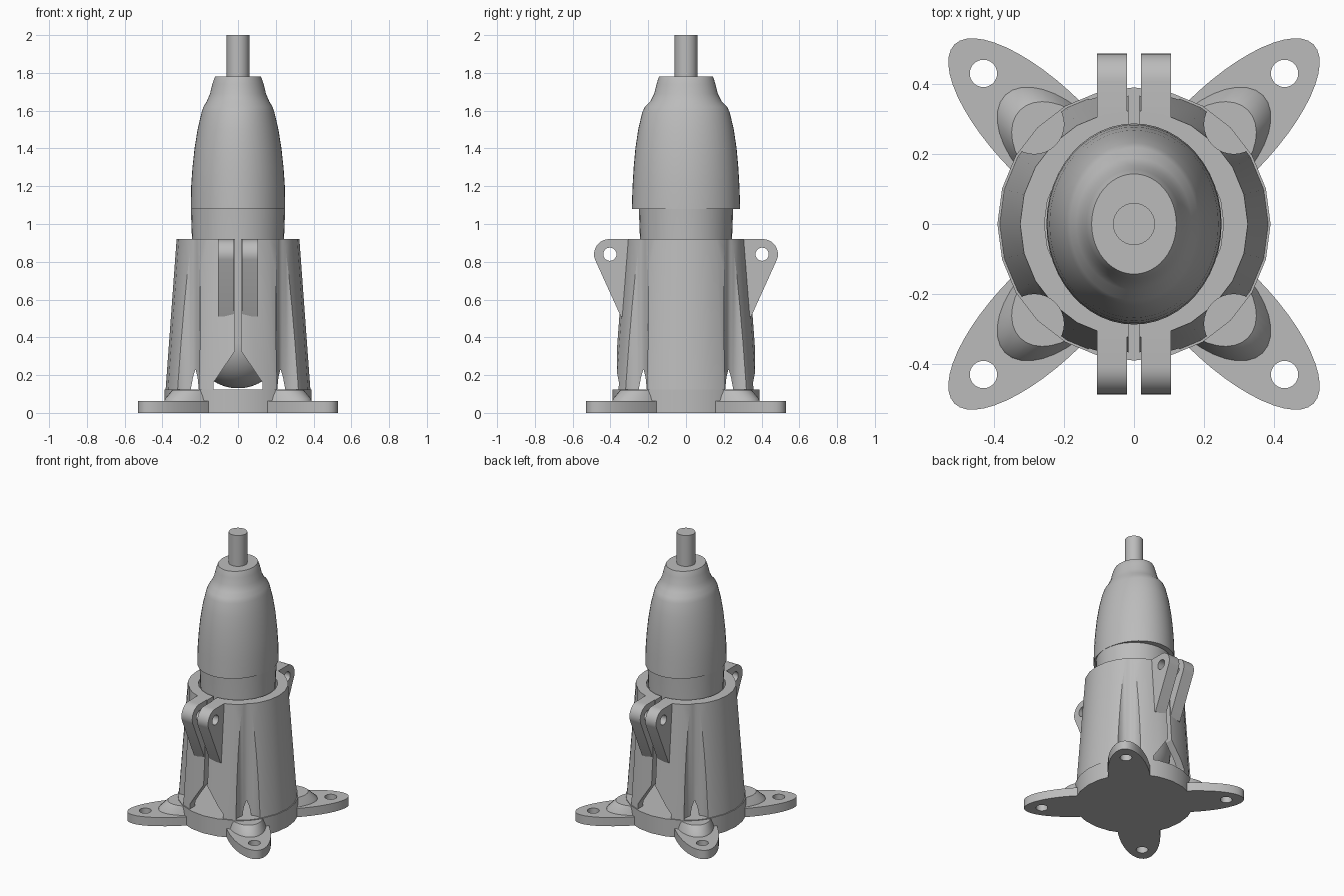
import bpy, bmesh, math
from mathutils import Matrix, Vector

cube = bpy.data.objects.get("Cube")
if cube:
    bpy.data.objects.remove(cube, do_unlink=True)

grey = bpy.data.materials.new("plain_grey")
grey.use_nodes = True
COLOUR = (0.5, 0.5, 0.5, 1)
grey.diffuse_color = COLOUR
grey.node_tree.nodes["Principled BSDF"].inputs["Base Color"].default_value = COLOUR


def finish(name, bm):
    """Turn a bmesh into a named object."""
    bmesh.ops.recalc_face_normals(bm, faces=bm.faces[:])
    mesh = bpy.data.meshes.new(name)
    bm.to_mesh(mesh)
    bm.free()
    obj = bpy.data.objects.new(name, mesh)
    bpy.context.collection.objects.link(obj)
    mesh.materials.append(grey)
    return obj


def select(obj):
    bpy.ops.object.select_all(action='DESELECT')
    obj.select_set(True)
    bpy.context.view_layer.objects.active = obj


def smooth(obj):
    select(obj)
    bpy.ops.object.shade_smooth_by_angle(angle=math.radians(30))


def loft(name, rings, closed=False):
    """Skin a list of rings of points; cap the ends unless closed."""
    bm = bmesh.new()
    loops = [[bm.verts.new(p) for p in ring] for ring in rings]
    pairs = list(zip(loops, loops[1:]))
    if closed:
        pairs.append((loops[-1], loops[0]))
    else:
        bm.faces.new(loops[0])
        bm.faces.new(loops[-1])
    for low, high in pairs:
        for i in range(len(low)):
            j = (i + 1) % len(low)
            bm.faces.new((low[i], low[j], high[j], high[i]))
    return finish(name, bm)


def ellipse(rx, ry, z, cx=0, cy=0, sides=32):
    turns = [math.tau * i / sides for i in range(sides)]
    return [Vector((cx + rx * math.cos(t), cy + ry * math.sin(t), z)) for t in turns]


def cut(obj, cutter):
    mod = obj.modifiers.new("cut", 'BOOLEAN')
    mod.operation = 'DIFFERENCE'
    mod.solver = 'EXACT'
    mod.object = cutter
    cutter.hide_render = True
    select(obj)
    bpy.ops.object.modifier_apply(modifier=mod.name)
    bpy.data.objects.remove(cutter, do_unlink=True)


def prism_along_y(name, outline, y0, y1):
    return loft(name, [[(x, y, z) for x, z in outline] for y in (y0, y1)])


DIAGONALS = {"back_left": 45, "back_right": 135, "front_right": 225, "front_left": 315}

# Base disc
smooth(loft("base_disc", [ellipse(.39, .39, z, sides=24) for z in (0, .125)]))

# Tapered housing shell, open inside
wall = [(.385, .1), (.325, .92), (.256, .92), (.33, .1)]
housing = loft("housing", [ellipse(r, r, z, sides=24) for r, z in wall], closed=True)

# Slot running through front and back, flaring at the bottom
slot = [(.015, 1), (.015, .33), (.13, .16), (.13, .125),
        (-.13, .125), (-.13, .16), (-.015, .33), (-.015, 1)]
cut(housing, prism_along_y("slot_cutter", slot, -.6, .6))

for place, degrees in DIAGONALS.items():
    turn = Matrix.Rotation(math.radians(degrees), 4, 'Z')

    # Screw clearance groove in the housing
    groove = loft("groove_cutter", [ellipse(.085, .085, z, .403) for z in (.125, 1)])
    groove.data.transform(turn)
    cut(housing, groove)

    # Mounting foot with bolt hole
    foot = loft("foot_" + place, [ellipse(.375, .139, z, .35, sides=48) for z in (0, .062)])
    cut(foot, loft("hole_cutter", [ellipse(.039, .039, z, .608) for z in (-.1, .2)]))
    foot.data.transform(turn)
    smooth(foot)

    # Sloping pad on the foot
    pad = loft("foot_pad_" + place, [ellipse(.225, .128, .05, .3), ellipse(.215, .12, .075, .3),
                                     ellipse(.16, .11, .12, .3)])
    pad.data.transform(turn)
    smooth(pad)

smooth(housing)

# Clamp lugs: plates with a rounded eye
arc = [math.radians(90 - 11 * i) for i in range(11)]
outline = [(.29, .92)] + [(.407 + .08 * math.cos(a), .84 + .08 * math.sin(a)) for a in arc]
outline += [(.345, .51), (.31, .51)]
for end, sy in (("front", -1), ("back", 1)):
    for side, sx in (("left", 1), ("right", -1)):
        lug = loft(f"lug_{end}_{side}",
                   [[(sx * x, sy * y, z) for y, z in outline] for x in (.02, .105)])
        eye = [(sy * .403 + p.x, .84 + p.y) for p in ellipse(.035, .035, 0, sides=24)]
        cut(lug, loft("eye_cutter", [[(x, y, z) for y, z in eye] for x in (-.3, .3)]))
        smooth(lug)

# Inner body: round-bottomed bullet held in the housing
body = []
for i in range(1, 11):
    a = math.pi / 2 * i / 10
    body.append((.24 * math.sin(a), .37 - .24 * math.cos(a)))
body += [(.243, .9), (.25, 1.09)]
smooth(loft("inner_body", [ellipse(r, r, z) for r, z in body]))

# Upper cover: oval shell narrowing to a neck
cover = [(.25, .287, 1.08), (.248, .283, 1.2), (.241, .277, 1.3), (.23, .268, 1.4),
         (.214, .253, 1.5), (.193, .232, 1.59), (.183, .218, 1.62), (.165, .188, 1.65),
         (.148, .168, 1.69), (.136, .156, 1.74), (.126, .147, 1.77), (.121, .143, 1.78)]
smooth(loft("upper_cover", [ellipse(rx, ry, z, sides=48) for rx, ry, z in cover]))

# Top shaft
smooth(loft("shaft", [ellipse(.06, .06, z) for z in (1.75, 2)]))
